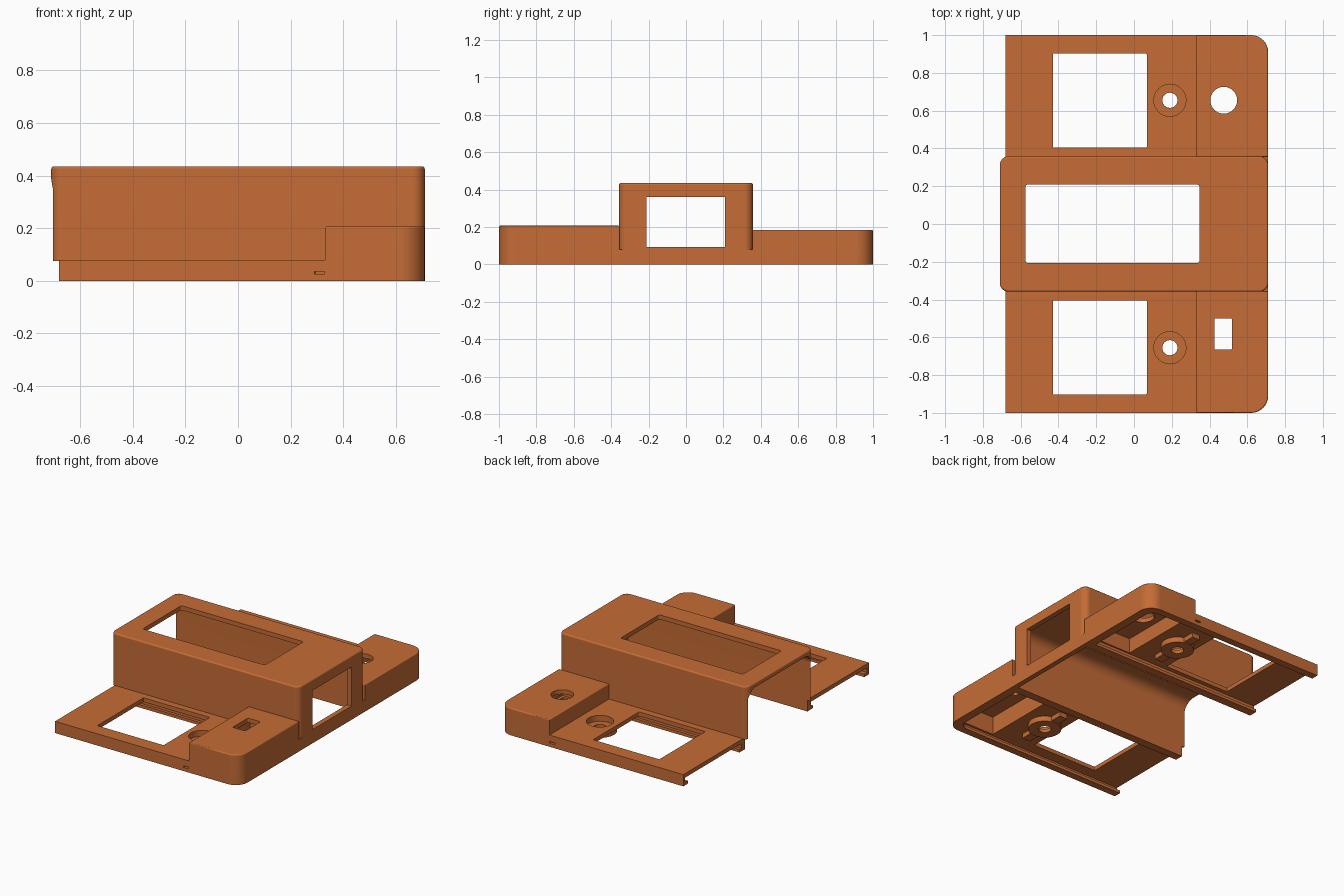
import bpy, bmesh, math
from mathutils import Vector

cube = bpy.data.objects.get("Cube")
if cube:
    bpy.data.objects.remove(cube, do_unlink=True)

orange = bpy.data.materials.new("burnt orange plastic")
orange.use_nodes = True
COLOUR = (0.56, 0.15, 0.037, 1)
orange.diffuse_color = COLOUR
orange.node_tree.nodes["Principled BSDF"].inputs["Base Color"].default_value = COLOUR


def rect(a0, a1, b0, b1, radii=(0, 0, 0, 0), steps=8):
    """Rounded rectangle; radii run a0b0, a1b0, a1b1, a0b1."""
    points = []
    corners = [(a0, b0, 1, 1), (a1, b0, -1, 1), (a1, b1, -1, -1), (a0, b1, 1, -1)]
    for i, ((a, b, sa, sb), r) in enumerate(zip(corners, radii)):
        if r == 0:
            points.append((a, b))
            continue
        for k in range(steps + 1):
            t = math.pi * (1 + i / 2 + k / steps / 2)
            points.append((a + sa * r + r * math.cos(t), b + sb * r + r * math.sin(t)))
    return points


def circle(a, b, r, n=48):
    return [(a + r * math.cos(math.tau * k / n), b + r * math.sin(math.tau * k / n)) for k in range(n)]


def prism(name, profile, low, high, axis="z", side=1, soften=0):
    """Extrude a profile along an axis; side -1 mirrors it in y."""
    place = {"x": lambda a, b, d: (d, a, b),
             "y": lambda a, b, d: (a, d, b),
             "z": lambda a, b, d: (a, b, d)}[axis]
    bm = bmesh.new()
    rings = []
    for d in (low, high):
        ring = []
        for a, b in profile:
            p = Vector(place(a, b, d))
            p.y *= side
            ring.append(bm.verts.new(p))
        rings.append(ring)
    bottom, top = rings
    bm.faces.new(bottom)
    cap = bm.faces.new(top)
    n = len(profile)
    for i in range(n):
        j = (i + 1) % n
        bm.faces.new((bottom[i], bottom[j], top[j], top[i]))
    bmesh.ops.recalc_face_normals(bm, faces=bm.faces)
    if soften:
        bmesh.ops.bevel(bm, geom=list(cap.edges), offset=soften, segments=3,
                        profile=0.5, affect="EDGES")
    mesh = bpy.data.meshes.new(name)
    bm.to_mesh(mesh)
    bm.free()
    mesh.materials.append(orange)
    obj = bpy.data.objects.new(name, mesh)
    bpy.context.collection.objects.link(obj)
    return obj


def combine(body, operation, *tools):
    """Boolean each tool into the body, then discard the tool."""
    for tool in tools:
        mod = body.modifiers.new("combine", "BOOLEAN")
        mod.operation = operation
        mod.solver = "EXACT"
        mod.object = tool
        graph = bpy.context.evaluated_depsgraph_get()
        mesh = bpy.data.meshes.new_from_object(body.evaluated_get(graph))
        body.modifiers.clear()
        body.data = mesh
        bpy.data.objects.remove(tool, do_unlink=True)


def finish(obj):
    bpy.ops.object.select_all(action="DESELECT")
    obj.select_set(True)
    bpy.context.view_layer.objects.active = obj
    bpy.ops.object.shade_smooth_by_angle(angle=math.radians(35))
    mod = obj.modifiers.new("flat normals", "WEIGHTED_NORMAL")
    mod.keep_sharp = True


def tray(name, side, height, hole):
    """Side tray: sliding rails, card window, screw boss and raised end box."""
    def part(profile, low, high, axis="z", soften=0):
        return prism("cutter", profile, low, high, axis, side, soften)

    body = prism(name, rect(-0.68, 0.5, 0.355, 1), 0, 0.08, side=side)
    combine(body, "UNION",
            part(rect(0.33, 0.71, 0.355, 1, (0, 0, 0.09, 0)), 0, height, soften=0.008))
    # Underside channel, groove behind the rails, and hollow of the end box
    combine(body, "DIFFERENCE",
            part(rect(-1, 0.65, 0.395, 0.95, (0, 0, 0.06, 0)), -0.1, 0.05),
            part(rect(-1, 0.67, 0.375, 0.98, (0, 0, 0.06, 0)), 0.02, 0.052),
            part(rect(0.36, 0.672, 0.385, 0.965, (0, 0, 0.06, 0)), 0.03, height - 0.03))
    # Screw boss with its rib, then counterbore and openings
    combine(body, "UNION",
            part(circle(0.19, 0.655, 0.105), 0.015, 0.07),
            part(rect(0.16, 0.22, 0.47, 0.84), 0.02, 0.065))
    combine(body, "DIFFERENCE",
            part(circle(0.19, 0.655, 0.085), 0.04, 0.2),
            part(circle(0.19, 0.655, 0.04), -0.1, 0.2),
            part(rect(-0.43, 0.07, 0.405, 0.902, (0, 0.01, 0.01, 0)), -0.1, 0.2),
            part(hole, 0.1, 0.4),
            part(rect(0.29, 0.328, 0.025, 0.036), 0.96, 1.1, "y"))
    finish(body)


# Front tray has a switch slot, back tray a round button hole
tray("front_tray", -1, 0.207, rect(0.425, 0.52, 0.5, 0.665, (0.008,) * 4))
tray("back_tray", 1, 0.185, circle(0.475, 0.655, 0.071))

# Central display housing, open underneath and at one end
housing = prism("display_housing",
                rect(-0.71, 0.71, -0.358, 0.358, (0.045,) * 4), 0.075, 0.435, soften=0.01)
combine(housing, "UNION", prism("sill", rect(-0.68, 0.71, -0.358, 0.358), 0, 0.08))
combine(housing, "DIFFERENCE",
        prism("cavity", rect(-0.337, 0.337, -0.1, 0.405, (0, 0, 0.07, 0.07)), -1, 0.675, "x"),
        prism("display_window", rect(-0.575, 0.347, -0.207, 0.21, (0.015,) * 4), 0.3, 0.6),
        prism("end_window", rect(-0.212, 0.208, 0.094, 0.36), 0.6, 0.8, "x"))
finish(housing)
